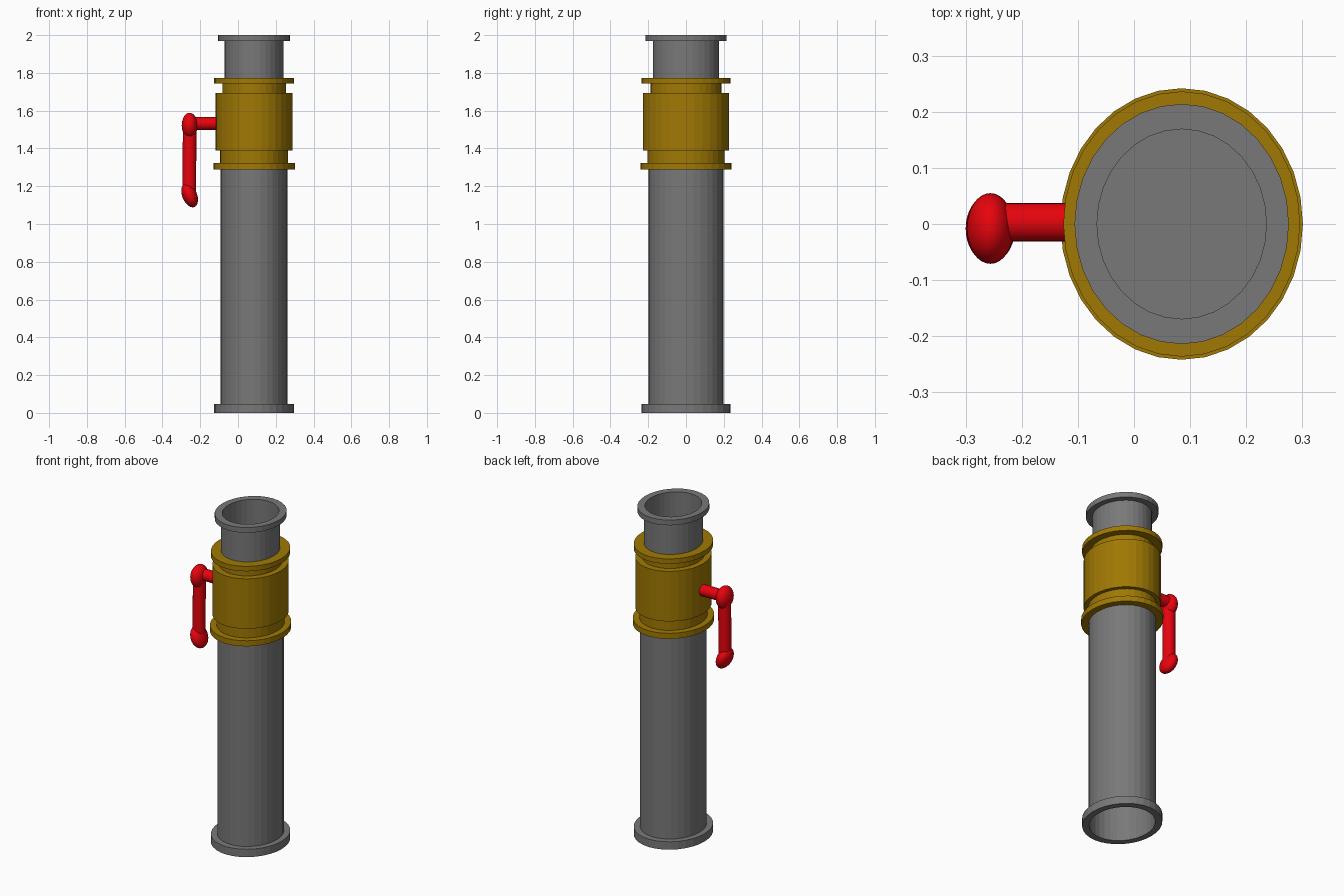
import bpy, bmesh, math
from mathutils import Matrix, Vector

if "Cube" in bpy.data.objects:
    bpy.data.objects.remove(bpy.data.objects["Cube"])

CX = 0.085       # pipe axis in x
RY = 1.12        # pipe is slightly wider in y than in x
SIDES = 32


def material(name, rgb):
    m = bpy.data.materials.new(name)
    m.diffuse_color = (*rgb, 1)
    m.use_nodes = True
    m.node_tree.nodes["Principled BSDF"].inputs["Base Color"].default_value = m.diffuse_color
    return m


steel = material("dark_steel", (0.19, 0.19, 0.19))
brass = material("brass", (0.35, 0.19, 0.001))
red = material("red", (0.80, 0.001, 0.004))


def finish(name, bm, mat, smooth=False):
    bmesh.ops.recalc_face_normals(bm, faces=bm.faces)
    me = bpy.data.meshes.new(name)
    bm.to_mesh(me)
    bm.free()
    ob = bpy.data.objects.new(name, me)
    bpy.context.collection.objects.link(ob)
    me.materials.append(mat)
    if smooth:
        me.shade_smooth()
        me.set_sharp_from_angle(angle=math.radians(40))
    return ob


def lathe(name, profile, mat, closed=True):
    """Revolve (radius, z) points; an open profile gets flat end discs."""
    bm = bmesh.new()
    rings = []
    for r, z in profile:
        ring = []
        for i in range(SIDES):
            a = 2 * math.pi * i / SIDES
            ring.append(bm.verts.new((CX + r * math.cos(a), r * RY * math.sin(a), z)))
        rings.append(ring)
    pairs = list(zip(rings, rings[1:]))
    if closed:
        pairs.append((rings[-1], rings[0]))
    else:
        bm.faces.new(rings[0])
        bm.faces.new(rings[-1])
    for a, b in pairs:
        for i in range(SIDES):
            j = (i + 1) % SIDES
            bm.faces.new((a[i], a[j], b[j], b[i]))
    return finish(name, bm, mat)


def rod(name, p, q, r):
    p, q = Vector(p), Vector(q)
    d = q - p
    bm = bmesh.new()
    m = Matrix.Translation((p + q) / 2) @ d.to_track_quat('Z', 'Y').to_matrix().to_4x4()
    bmesh.ops.create_cone(bm, cap_ends=True, segments=32, radius1=r, radius2=r,
                          depth=d.length, matrix=m)
    return finish(name, bm, red, True)


def knob(name, loc, size, tilt=0):
    bm = bmesh.new()
    m = (Matrix.Translation(loc) @ Matrix.Rotation(math.radians(tilt), 4, 'Y')
         @ Matrix.Diagonal((*size, 1)))
    bmesh.ops.create_uvsphere(bm, u_segments=32, v_segments=16, radius=1, matrix=m)
    return finish(name, bm, red, True)


# hollow pipes, each closed off inside the valve
lathe("lower_pipe", [(0.174, 1.45), (0.174, 0), (0.211, 0), (0.211, 0.048),
                     (0.1775, 0.048), (0.1775, 1.50)], steel, closed=False)
lathe("upper_pipe", [(0.157, 1.52), (0.157, 1.968), (0.191, 1.968), (0.191, 2.0),
                     (0.151, 2.0), (0.151, 1.56)], steel, closed=False)

# stepped valve body with a flange at each end
lathe("valve_body", [(0.1775, 1.288), (0.216, 1.288), (0.216, 1.322), (0.181, 1.322),
                     (0.181, 1.388), (0.203, 1.388), (0.203, 1.693), (0.168, 1.693),
                     (0.168, 1.743), (0.211, 1.743), (0.211, 1.773), (0.157, 1.773),
                     (0.157, 1.51), (0.1775, 1.51)], brass)

# red lever
rod("lever_stem", (-0.09, 0.003, 1.532), (-0.256, 0.003, 1.532), 0.034)
rod("lever_arm", (-0.256, -0.006, 1.53), (-0.258, -0.008, 1.15), 0.036)
knob("lever_elbow", (-0.256, -0.008, 1.522), (0.042, 0.063, 0.067))
knob("lever_tip", (-0.256, -0.008, 1.152), (0.039, 0.061, 0.067), -22)
